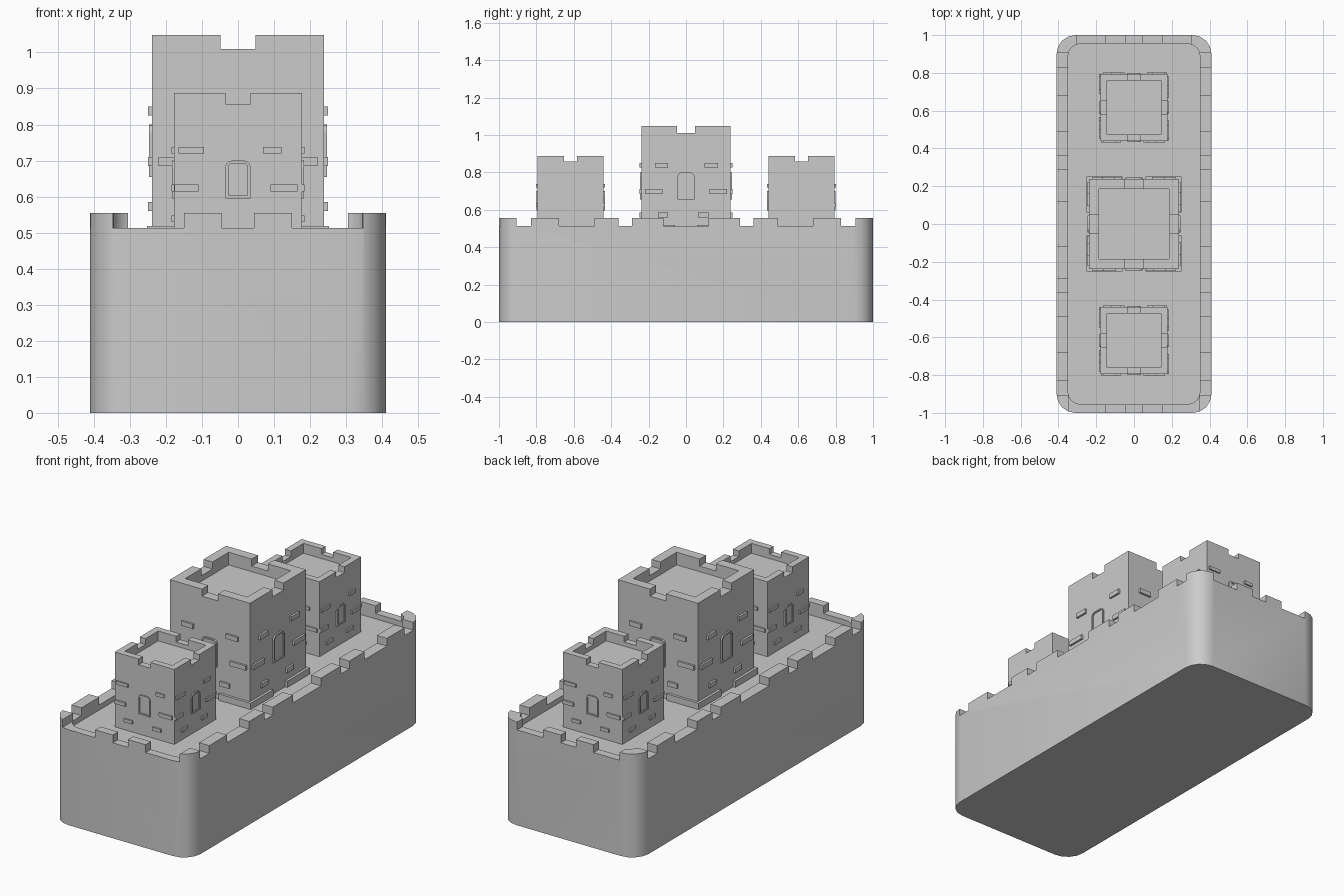
import bpy, bmesh, math
from mathutils import Matrix, Vector

if "Cube" in bpy.data.objects:
    bpy.data.objects.remove(bpy.data.objects["Cube"])

FLOOR = 0.485


def finish(name, bm, smooth=False):
    bmesh.ops.recalc_face_normals(bm, faces=bm.faces)
    me = bpy.data.meshes.new(name)
    bm.to_mesh(me)
    bm.free()
    ob = bpy.data.objects.new(name, me)
    bpy.context.collection.objects.link(ob)
    if smooth:
        bpy.context.view_layer.objects.active = ob
        ob.select_set(True)
        bpy.ops.object.shade_smooth_by_angle(angle=math.radians(35))
        ob.select_set(False)
    return ob


def add_box(bm, lo, hi, mat=Matrix()):
    lo, hi = Vector(lo), Vector(hi)
    size = Matrix.Diagonal((*(hi - lo), 1))
    bmesh.ops.create_cube(bm, size=1, matrix=mat @ Matrix.Translation((lo + hi) / 2) @ size)


def add_rounded_slab(bm, hx, hy, r, z0, z1, n=4):
    pts = []
    for k, (sx, sy) in enumerate([(1, 1), (-1, 1), (-1, -1), (1, -1)]):
        for i in range(n + 1):
            a = math.pi / 2 * (k + i / n)
            pts.append((sx * (hx - r) + r * math.cos(a), sy * (hy - r) + r * math.sin(a)))
    rings = [[bm.verts.new((x, y, z)) for x, y in pts] for z in (z0, z1)]
    bm.faces.new(rings[0])
    bm.faces.new(rings[1])
    for i in range(len(pts)):
        j = (i + 1) % len(pts)
        bm.faces.new((rings[0][i], rings[0][j], rings[1][j], rings[1][i]))


def cut(ob, cutters):
    # apply boolean differences one by one, then remove the cutters
    for c in cutters:
        c.hide_render = True
        m = ob.modifiers.new("cut", 'BOOLEAN')
        m.operation, m.solver, m.object = 'DIFFERENCE', 'EXACT', c
        bpy.context.view_layer.objects.active = ob
        bpy.ops.object.modifier_apply(modifier=m.name)
        bpy.data.objects.remove(c)


def box_object(name, lo, hi, mat=Matrix()):
    bm = bmesh.new()
    add_box(bm, lo, hi, mat)
    return finish(name, bm)


# Castle base with a sunken courtyard and notched parapet
bm = bmesh.new()
add_rounded_slab(bm, 0.41, 1.0, 0.10, 0, 0.555)
base = finish("castle_base", bm)
bm = bmesh.new()
add_rounded_slab(bm, 0.35, 0.955, 0.07, FLOOR, 0.7)
cutters = [finish("courtyard_cutter", bm)]
ZN = 0.513
for sy in (-1, 1):
    edge = 0.348 if sy < 0 else 0.305
    y0, y1 = sorted((sy * 0.90, sy * 1.1))
    for a, b in [(-edge, -0.15), (-0.045, 0.045), (0.15, edge)]:
        cutters.append(box_object("notch", (a, y0, ZN), (b, y1, 0.7)))
side = [(0.29, 0.36), (0.49, 0.68), (0.83, 0.905)]
for a, b in [(-0.12, 0.12)] + side + [(-b, -a) for a, b in side]:
    cutters.append(box_object("notch", (-0.6, a, ZN), (0.6, b, 0.7)))
cut(base, cutters)
base.select_set(True)
bpy.context.view_layer.objects.active = base
bpy.ops.object.shade_smooth_by_angle(angle=math.radians(35))
base.select_set(False)


def add_window(bm, mat, half, z0, z1, wall, out, rim=0.008):
    # raised frame with rounded upper corners around a flush pane
    def outline(inset):
        h, top, r = half - inset, z1 - inset, half * 0.55 - inset
        p = [(-h, z0 + inset), (h, z0 + inset)]
        for c, start in ((h - r, 0), (r - h, 90)):
            for i in range(5):
                t = math.radians(start + 22.5 * i)
                p.append((c + r * math.cos(t), top - r + r * math.sin(t)))
        return p
    rings = []
    for inset, d in ((0, wall - 0.002), (0, wall + out), (rim, wall + out), (rim, wall + 0.002)):
        rings.append([bm.verts.new(mat @ Vector((x, -d, z))) for x, z in outline(inset)])
    n = len(rings[0])
    for a, b in zip(rings, rings[1:]):
        for i in range(n):
            j = (i + 1) % n
            bm.faces.new((a[i], a[j], b[j], b[i]))
    bm.faces.new(rings[3])


def tower(name, cy, half, top, notch_half, notch_z, inner, roof, window, bricks, out):
    place = Matrix.Translation((0, cy, 0))
    # Tower body with roof well and a notch in each wall
    body = box_object(name + "_body", (-half, -half, FLOOR), (half, half, top), place)
    n = notch_half
    cut(body, [
        box_object("well", (-inner, -inner, roof), (inner, inner, 2), place),
        box_object("notch_x", (-1, -n, notch_z), (1, n, 2), place),
        box_object("notch_y", (-n, -1, notch_z), (n, 1, 2), place)])
    # Raised bricks and windows on all four walls
    bb, bw = bmesh.new(), bmesh.new()
    for k in range(4):
        m = place @ Matrix.Rotation(k * math.pi / 2, 4, 'Z')
        for u0, u1, z0, z1 in bricks:
            add_box(bb, (u0, -half - out, z0), (u1, -half + 0.002, z1), m)
        add_window(bw, m, *window, half, out * 0.8)
    finish(name + "_bricks", bb)
    finish(name + "_windows", bw)


keep_bricks = [(-0.165, -0.095, 0.825, 0.85), (0.10, 0.17, 0.825, 0.85),
               (-0.22, -0.125, 0.685, 0.71), (0.125, 0.22, 0.685, 0.71),
               (-0.15, -0.095, 0.56, 0.585), (0.065, 0.12, 0.56, 0.585)]
tower_bricks = [(-0.165, -0.095, 0.72, 0.738), (0.07, 0.12, 0.72, 0.738),
                (-0.176, -0.11, 0.614, 0.634), (0.09, 0.165, 0.614, 0.634),
                (-0.12, -0.07, 0.53, 0.548), (0.05, 0.10, 0.53, 0.548)]

tower("keep", 0, 0.238, 1.048, 0.048, 1.01, 0.185, 0.98, (0.046, 0.655, 0.80), keep_bricks, 0.011)
for label, cy in (("front_tower", -0.617), ("back_tower", 0.617)):
    tower(label, cy, 0.177, 0.888, 0.035, 0.857, 0.142, 0.835, (0.035, 0.595, 0.70), tower_bricks, 0.008)

# Corner plinths around the foot of the keep
bm = bmesh.new()
for k in range(4):
    m = Matrix.Rotation(k * math.pi / 2, 4, 'Z')
    pts = [(0.06, -0.252), (0.252, -0.252), (0.252, -0.06), (0.236, -0.06), (0.236, -0.236), (0.06, -0.236)]
    f = bm.faces.new([bm.verts.new(m @ Vector((x, y, FLOOR))) for x, y in pts])
    ext = bmesh.ops.extrude_face_region(bm, geom=[f])["geom"]
    bmesh.ops.translate(bm, vec=(0, 0, 0.034), verts=[v for v in ext if isinstance(v, bmesh.types.BMVert)])
finish("keep_plinth", bm)
